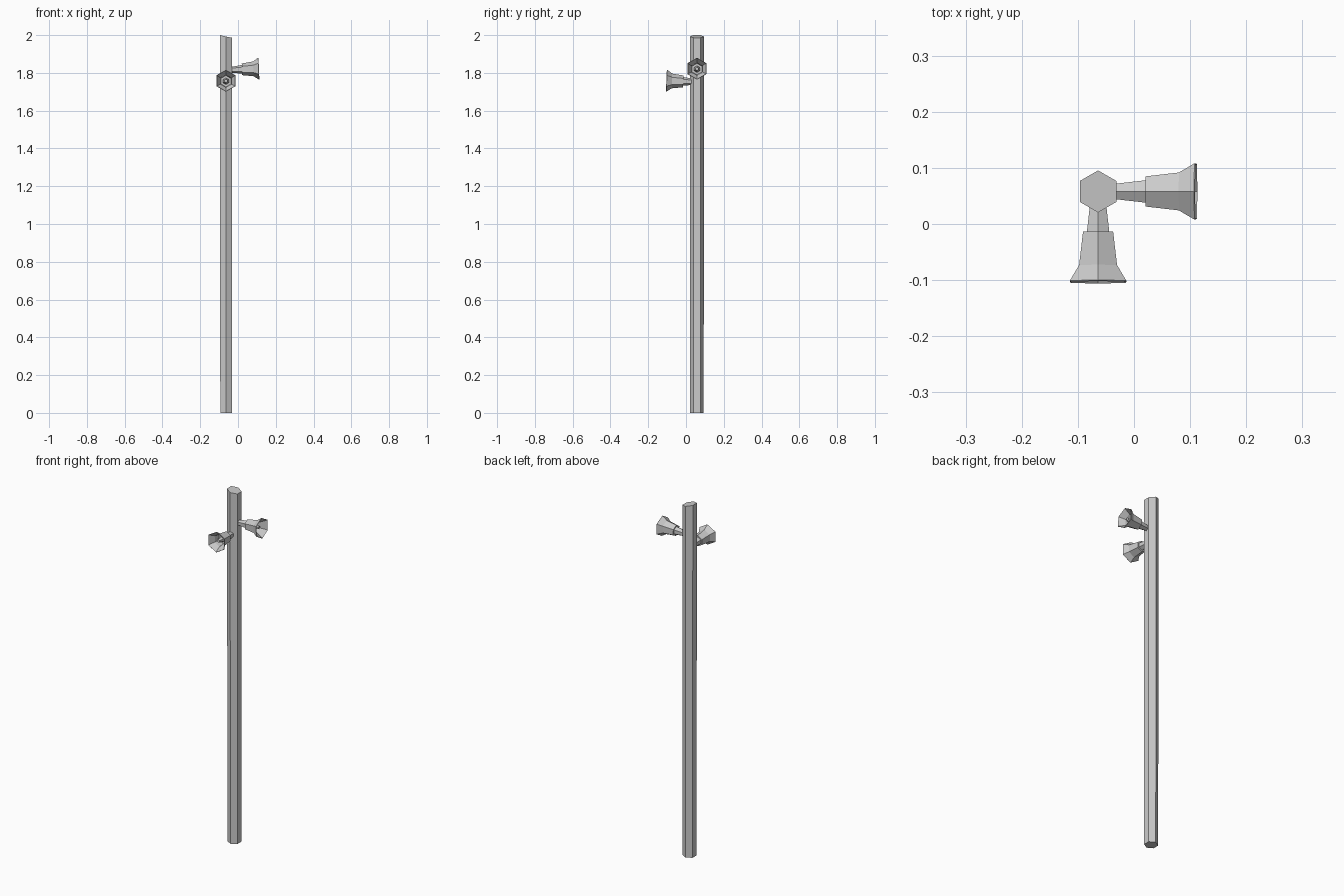
import bpy, math
from mathutils import Vector

if "Cube" in bpy.data.objects:
    bpy.data.objects.remove(bpy.data.objects["Cube"])

SIDES = 6
UP = Vector((0, 0, 1))


def make_object(name, verts, faces):
    mesh = bpy.data.meshes.new(name)
    mesh.from_pydata(verts, [], faces)
    mesh.update()
    obj = bpy.data.objects.new(name, mesh)
    bpy.context.collection.objects.link(obj)
    return obj


def ring_faces(rings):
    """Quads between successive hexagon rings, plus both end caps."""
    faces = [tuple(reversed(range(SIDES)))]
    for r in range(rings - 1):
        for i in range(SIDES):
            j = (i + 1) % SIDES
            a, b = r * SIDES, (r + 1) * SIDES
            faces.append((a + i, a + j, b + j, b + i))
    faces.append(tuple(range((rings - 1) * SIDES, rings * SIDES)))
    return faces


def horn(name, base, heading, profile):
    """Sweep a (distance, radius) profile along a slightly raised axis."""
    tilt = math.radians(2.3)
    axis = heading * math.cos(tilt) + UP * math.sin(tilt)
    side = UP.cross(axis).normalized()
    up = axis.cross(side)
    verts = []
    for d, r in profile:
        for i in range(SIDES):
            a = math.tau * i / SIDES
            # corner pointing straight up, turning anticlockwise about the axis
            verts.append(base + axis * d + up * (r * math.cos(a)) - side * (r * math.sin(a)))
    # make_object expects outward winding: up, -side, axis is right-handed when flipped
    faces = ring_faces(len(profile))
    if up.cross(-side).dot(axis) < 0:
        faces = [tuple(reversed(f)) for f in faces]
    return make_object(name, verts, faces)


# Hexagonal pole with a sloping cut top
cx, cy = -0.063, 0.058
verts = []
for level, (z, radius) in enumerate([(0, 0.0355), (2.0, 0.0375)]):
    for i in range(SIDES):
        a = math.pi / 2 + math.tau * i / SIDES
        x = cx + radius * math.cos(a) - 0.001 * level
        y = cy + radius * math.sin(a)
        cut = (x - (cx - 0.0335)) * 0.22 if level else 0
        verts.append((x, y, z - cut))
make_object("pole", verts, ring_faces(2))

# Horn profile: neck, stepped body, flared rim, hollow mouth, central plug
profile = [
    (-0.006, 0.016), (0.047, 0.023),
    (0.047, 0.031), (0.107, 0.039), (0.135, 0.058),
    (0.137, 0.056), (0.106, 0.035), (0.075, 0.030),
    (0.075, 0.018), (0.118, 0.009),
]
horn("right_horn", Vector((-0.026, 0.058, 1.817)), Vector((1, 0, 0)), profile)
horn("front_horn", Vector((-0.064, 0.033, 1.753)), Vector((0, -1, 0)), profile)
